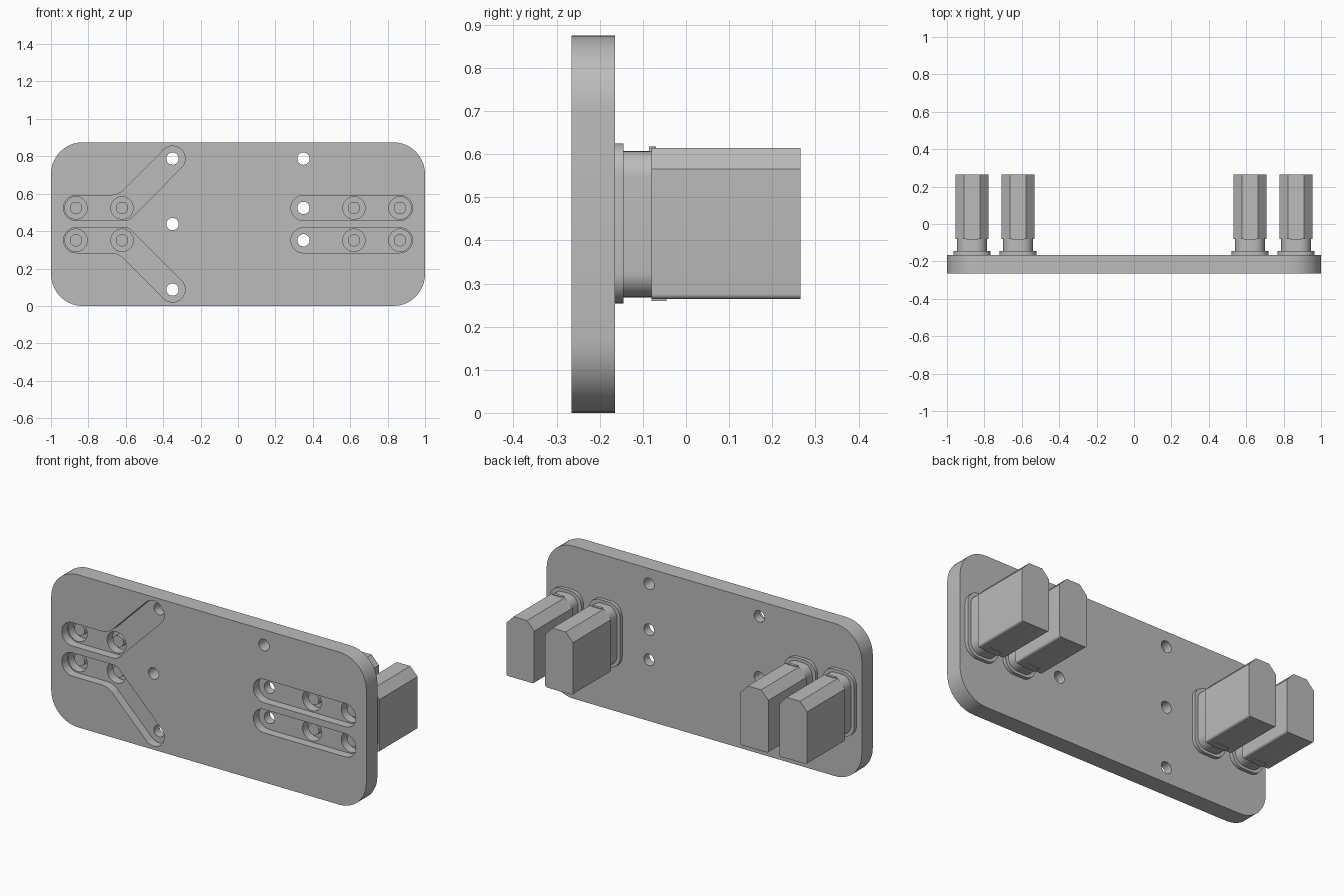
import bpy, bmesh, math
from mathutils import Vector, Matrix

cube = bpy.data.objects.get("Cube")
if cube:
    bpy.data.objects.remove(cube, do_unlink=True)

grey = bpy.data.materials.new("plain_grey")
grey.use_nodes = True
colour = (0.5, 0.5, 0.5, 1)
grey.diffuse_color = colour
grey.node_tree.nodes["Principled BSDF"].inputs["Base Color"].default_value = colour


def rounded(corners, steps=10):
    """Outline from (x, z, radius) corners, each one filleted."""
    out = []
    for i, (x, z, r) in enumerate(corners):
        p = Vector((x, z))
        if r == 0:
            out.append(p)
            continue
        a = (Vector(corners[i - 1][:2]) - p).normalized()
        b = (Vector(corners[(i + 1) % len(corners)][:2]) - p).normalized()
        half = a.angle(b) / 2
        centre = p + (a + b).normalized() * r / math.sin(half)
        start = p + a * r / math.tan(half) - centre
        end = p + b * r / math.tan(half) - centre
        sweep = math.atan2(start.x * end.y - start.y * end.x, start.dot(end))
        out += [centre + Matrix.Rotation(sweep * k / steps, 2) @ start for k in range(steps + 1)]
    return out


def rect(x0, x1, z0, z1, r):
    return rounded([(x0, z0, r), (x1, z0, r), (x1, z1, r), (x0, z1, r)])


def circle(x, z, r, n=32):
    return [Vector((x + r * math.cos(k * math.tau / n), z + r * math.sin(k * math.tau / n)))
            for k in range(n)]


def extrude(name, parts):
    """One object made of outlines in xz pushed along y: (outline, y0, y1)."""
    bm = bmesh.new()
    for outline, y0, y1 in parts:
        rings = [[bm.verts.new((p.x, y, p.y)) for p in outline] for y in (y0, y1)]
        bm.faces.new(rings[0])
        bm.faces.new(rings[1][::-1])
        n = len(outline)
        for i in range(n):
            j = (i + 1) % n
            bm.faces.new((rings[0][i], rings[1][i], rings[1][j], rings[0][j]))
    bmesh.ops.recalc_face_normals(bm, faces=bm.faces)
    mesh = bpy.data.meshes.new(name)
    bm.to_mesh(mesh)
    bm.free()
    mesh.materials.append(grey)
    ob = bpy.data.objects.new(name, mesh)
    bpy.context.collection.objects.link(ob)
    return ob


def activate(ob):
    bpy.ops.object.select_all(action='DESELECT')
    ob.select_set(True)
    bpy.context.view_layer.objects.active = ob


def smooth(ob):
    activate(ob)
    bpy.ops.object.shade_smooth_by_angle(angle=math.radians(30))


FRONT, BACK, FLOOR = -0.265, -0.165, -0.215
MID = 0.4375                      # height of the mirror line
ROW = 0.0865                      # contact rows above and below it
COLUMNS = (-0.866, -0.62, 0.62, 0.866)
H = 0.067                         # half width of a wiring channel
R = H * 0.995


def branched_channel(side):
    """Channel running inward, then bending 45 degrees to a far hole."""
    bend, end = Vector((-0.612, ROW)), Vector((-0.35, 0.35))
    d = Vector((1, 1)).normalized()
    n = Vector((-1, 1)).normalized()
    k = H * math.tan(math.pi / 8)
    tip_in, tip_out = end + (d + n) * H, end + (d - n) * H
    pts = [(-0.866 - H, ROW - H, R), (bend.x + k, ROW - H, 0.05),
           (tip_out.x, tip_out.y, R), (tip_in.x, tip_in.y, R),
           (bend.x - k, ROW + H, 0.1), (-0.866 - H, ROW + H, R)]
    return rounded([(x, MID + side * z, r) for x, z, r in pts])


# Mounting plate with channels, bores and small through holes
plate = extrude("mounting_plate", [(rect(-1, 1, 0, 0.875, 0.17), FRONT, BACK)])

channels = []
for side in (-1, 1):
    z = MID + side * ROW
    channels.append((branched_channel(side), FRONT - 0.05, FLOOR))
    channels.append((rect(0.35 - H, 0.866 + H, z - H, z + H, R), FRONT - 0.05, FLOOR))

holes = [(circle(x, MID + s * ROW, 0.06), FRONT - 0.06, BACK + 0.05)
         for x in COLUMNS for s in (-1, 1)]
small = [(-0.35, 0.35), (-0.35, 0), (-0.35, -0.35), (0.35, 0.35), (0.35, ROW), (0.35, -ROW)]
holes += [(circle(x, MID + z, 0.033), FRONT - 0.06, BACK + 0.05) for x, z in small]

for name, parts in (("channel_cutter", channels), ("hole_cutter", holes)):
    cutter = extrude(name, parts)
    cutter.hide_render = True
    mod = plate.modifiers.new(name, 'BOOLEAN')
    mod.operation = 'DIFFERENCE'
    mod.solver = 'EXACT'
    mod.object = cutter
    activate(plate)
    bpy.ops.object.modifier_apply(modifier=mod.name)
    bpy.data.objects.remove(cutter, do_unlink=True)
smooth(plate)

# Four plug housings on the back
for i, x in enumerate(COLUMNS, 1):
    w, c = 0.0885, 0.046
    flange = extrude(f"flange_{i}", [(rect(x - 0.1, x + 0.1, 0.254, 0.625, 0.07), BACK, -0.145)])
    neck = extrude(f"neck_{i}", [(rect(x - 0.08, x + 0.08, 0.268, 0.607, 0.06), -0.145, -0.08)])
    profile = rounded([(x - w, 0.264, 0.012), (x + w, 0.264, 0.012), (x + w, 0.566, 0),
                       (x + w - c, 0.614, 0), (x - w + c, 0.614, 0), (x - w, 0.566, 0)], 5)
    body = extrude(f"housing_{i}", [(profile, -0.08, 0.265)])
    tabs = extrude(f"latch_tabs_{i}", [
        (rect(x - 0.03, x + 0.03, 0.6, 0.618, 0), -0.086, -0.07),
        (rect(x - 0.04, x + 0.04, 0.26, 0.27, 0), -0.08, -0.045)])
    pins = extrude(f"contact_pins_{i}", [
        (circle(x, MID + s * ROW, 0.033), -0.2, BACK) for s in (-1, 1)])
    for ob in (flange, neck, body, tabs, pins):
        smooth(ob)
